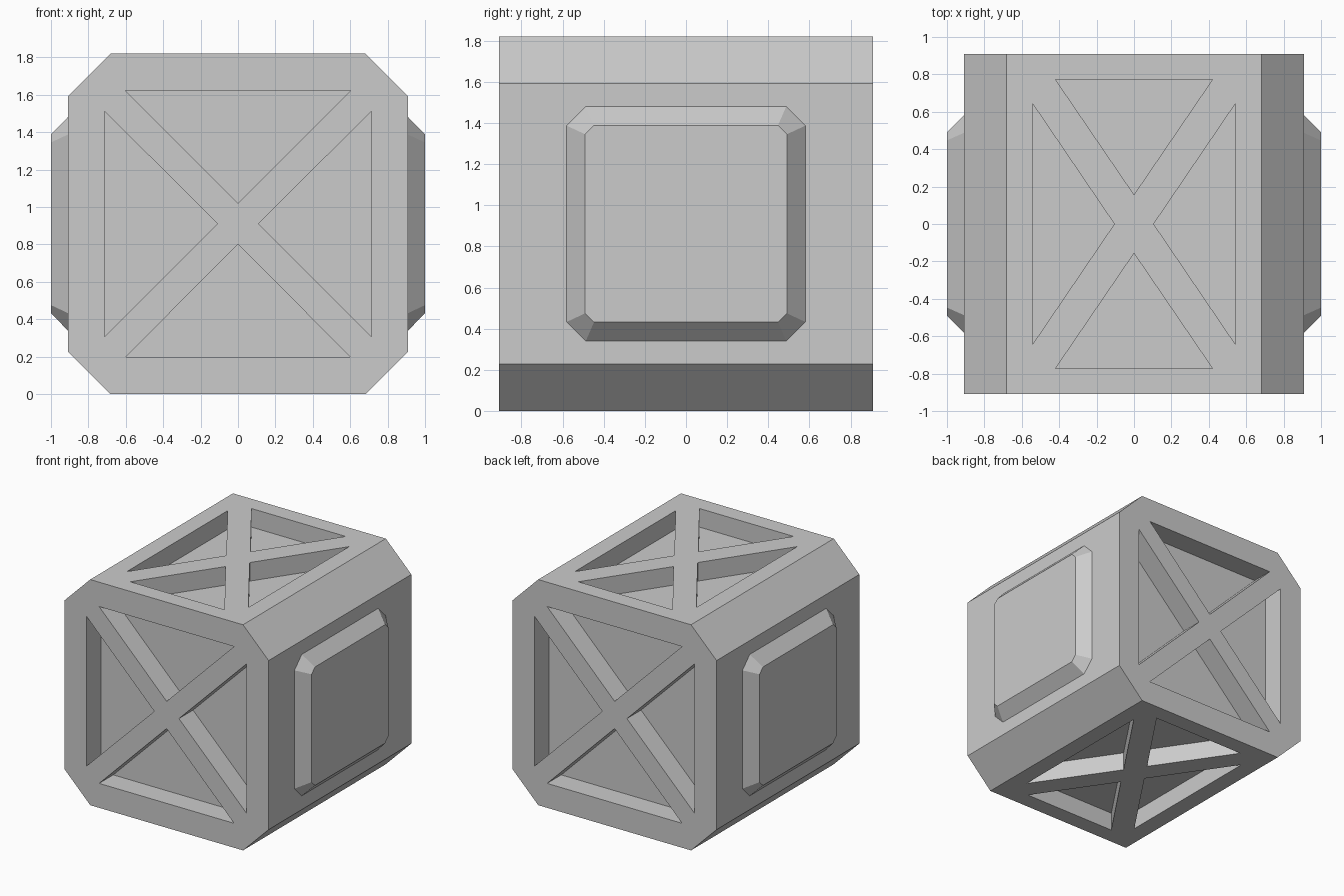
import bpy, bmesh

if "Cube" in bpy.data.objects:
    bpy.data.objects.remove(bpy.data.objects["Cube"])

H = 0.91        # half size of the block, also its centre height
CUT = 0.228     # corner chamfer of the block


def loft(bm, ring_a, ring_b):
    """Close a solid between two matching rings of points."""
    a = [bm.verts.new(p) for p in ring_a]
    b = [bm.verts.new(p) for p in ring_b]
    n = len(a)
    bm.faces.new(a)
    bm.faces.new(b)
    for i in range(n):
        bm.faces.new((a[i], a[(i + 1) % n], b[(i + 1) % n], b[i]))


def finish(bm, name):
    bmesh.ops.recalc_face_normals(bm, faces=bm.faces)
    mesh = bpy.data.meshes.new(name)
    bm.to_mesh(mesh)
    bm.free()
    obj = bpy.data.objects.new(name, mesh)
    bpy.context.collection.objects.link(obj)
    obj.location.z = H
    return obj


def chamfered(u, v, c):
    """Rectangle outline with cut corners."""
    return [(u - c, -v), (u, -v + c), (u, v - c), (u - c, v),
            (-u + c, v), (-u, v - c), (-u, -v + c), (-u + c, -v)]


def triangles(u_spec, v_spec):
    """Four triangles around an X brace; spec = (base, half width, apex)."""
    for s in (-1, 1):
        base, half, apex = u_spec
        yield [(s * base, -half), (s * base, half), (s * apex, 0)]
        base, half, apex = v_spec
        yield [(-half, s * base), (half, s * base), (0, s * apex)]


# Eight-sided block
bm = bmesh.new()
outline = chamfered(H, H, CUT)
loft(bm, [(x, -H, z) for x, z in outline], [(x, H, z) for x, z in outline])
block = finish(bm, "crate_block")

# Triangular recesses on front, back, top and bottom
bm = bmesh.new()
front_spec = (0.713, 0.602, 0.11)
for s in (-1, 1):
    for tri in triangles(front_spec, front_spec):
        loft(bm, *[[(u, s * d, v) for u, v in tri] for d in (H - 0.18, H + 0.1)])
    for tri in triangles((0.542, 0.643, 0.105), (0.773, 0.42, 0.157)):
        loft(bm, *[[(u, v, s * d) for u, v in tri] for d in (H - 0.15, H + 0.1)])
cutter = finish(bm, "recess_cutter")
cutter.hide_render = True

mod = block.modifiers.new("recesses", 'BOOLEAN')
mod.operation = 'DIFFERENCE'
mod.solver = 'EXACT'
mod.object = cutter
bpy.context.view_layer.objects.active = block
bpy.ops.object.modifier_apply(modifier=mod.name)
bpy.data.objects.remove(cutter)

# Bevelled pads on both sides
for s, name in ((1, "right_pad"), (-1, "left_pad")):
    bm = bmesh.new()
    loft(bm, [(s * H, y, z) for y, z in chamfered(0.58, 0.57, 0.093)],
         [(s * 1.0, y, z) for y, z in chamfered(0.49, 0.478, 0.043)])
    finish(bm, name)
